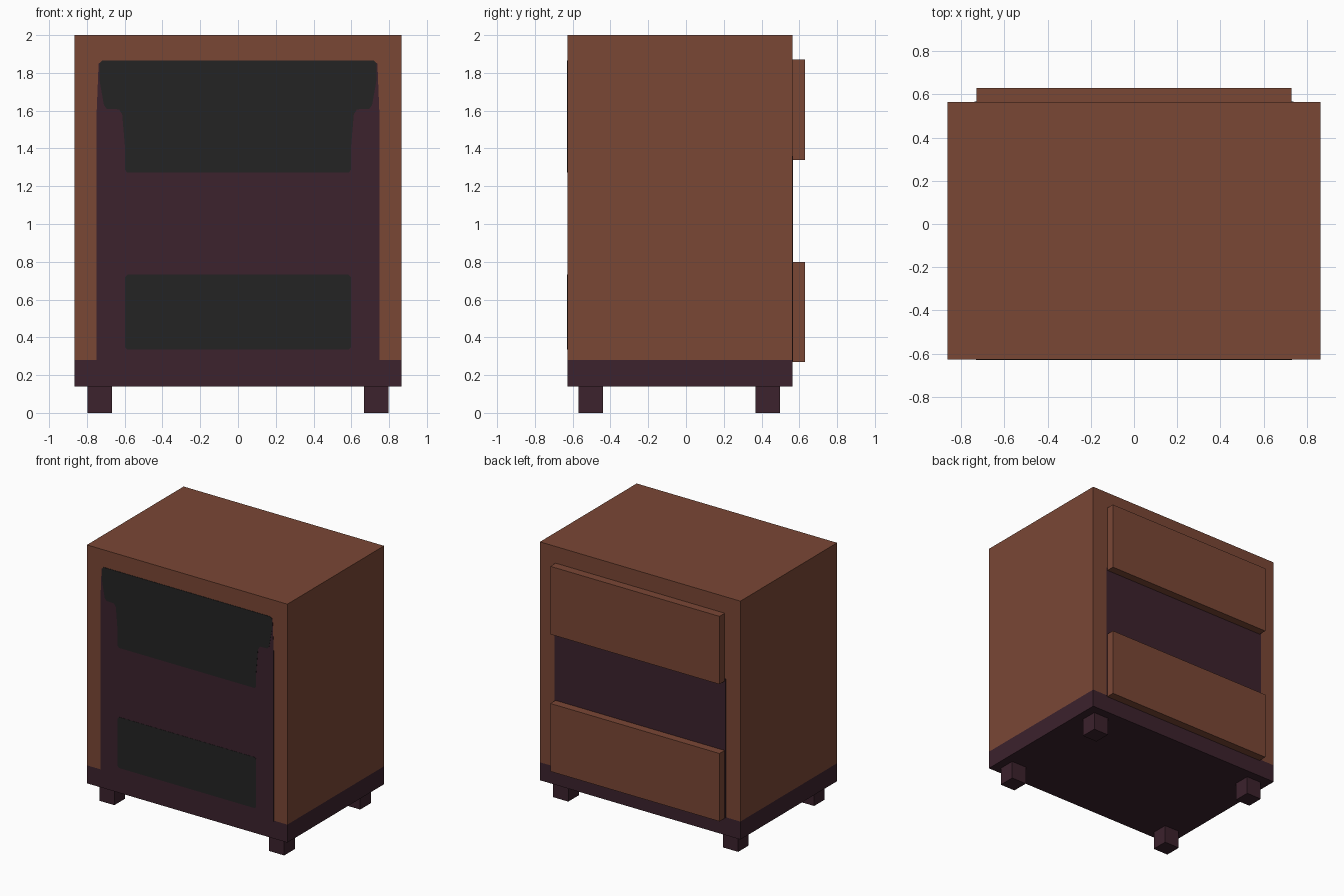
import bpy, bmesh

if "Cube" in bpy.data.objects:
    bpy.data.objects.remove(bpy.data.objects["Cube"])


def material(name, rgb):
    m = bpy.data.materials.new(name)
    m.diffuse_color = (*rgb, 1)
    m.use_nodes = True
    m.node_tree.nodes["Principled BSDF"].inputs["Base Color"].default_value = m.diffuse_color
    return m


WOOD = material("brown wood", (0.195, 0.063, 0.036))
PLUM = material("dark plum", (0.045, 0.016, 0.026))
BLACK = material("charcoal", (0.017, 0.017, 0.017))


def finish(name, bm, mat):
    bmesh.ops.recalc_face_normals(bm, faces=bm.faces)
    me = bpy.data.meshes.new(name)
    bm.to_mesh(me)
    bm.free()
    me.materials.append(mat)
    ob = bpy.data.objects.new(name, me)
    bpy.context.collection.objects.link(ob)
    return ob


def box(name, x, y, z, mat):
    """Box from three (low, high) ranges."""
    bm = bmesh.new()
    bmesh.ops.create_cube(bm, size=1)
    for v in bm.verts:
        v.co = [r[0] + (c + 0.5) * (r[1] - r[0]) for c, r in zip(v.co, (x, y, z))]
    return finish(name, bm, mat)


def plate(name, half, y0, y1, mat):
    """Thin plate from the right half of an x-z outline, mirrored in x."""
    pts = half + [(-x, z) for x, z in reversed(half)]
    bm = bmesh.new()
    face = bm.faces.new([bm.verts.new((x, y0, z)) for x, z in pts])
    ext = bmesh.ops.extrude_face_region(bm, geom=[face])
    for g in ext["geom"]:
        if isinstance(g, bmesh.types.BMVert):
            g.co.y = y1
    return finish(name, bm, mat)


W, FRONT, BACK = 0.865, -0.627, 0.565

# Cabinet and plinth
box("cabinet_body", (-W, W), (FRONT, BACK), (0.28, 2.0), WOOD)
box("plinth", (-W, W), (FRONT, BACK), (0.14, 0.28), PLUM)

# Feet
for side in (-1, 1):
    for end, y in (("front", -0.505), ("back", 0.432)):
        x = side * 0.733
        box(f"{end}_foot", (x - 0.065, x + 0.065), (y - 0.065, y + 0.065),
            (0, 0.14), PLUM)

# Drawer fronts with the plum opening between them
for name, z in (("lower_drawer", 0.27), ("upper_drawer", 1.34)):
    box(name, (-0.73, 0.73), (BACK, 0.63), (z, z + 0.53), WOOD)
box("drawer_opening", (-0.74, 0.74), (BACK - 0.01, BACK + 0.002), (0.275, 1.36), PLUM)

# Painted panel on the front
plate("front_panel", [(0.748, 0.275), (0.748, 1.6), (0.738, 1.85), (0.72, 1.86)],
      FRONT, FRONT - 0.0015, PLUM)

# Charcoal windows with clipped corners
plate("lower_window", [(0.585, 0.335), (0.597, 0.347), (0.597, 0.72), (0.585, 0.732)],
      FRONT, FRONT - 0.003, BLACK)
plate("upper_window",
      [(0.585, 1.272), (0.597, 1.285), (0.597, 1.39), (0.613, 1.58), (0.63, 1.607),
       (0.695, 1.61), (0.71, 1.63), (0.733, 1.76), (0.733, 1.85), (0.72, 1.865)],
      FRONT, FRONT - 0.003, BLACK)
